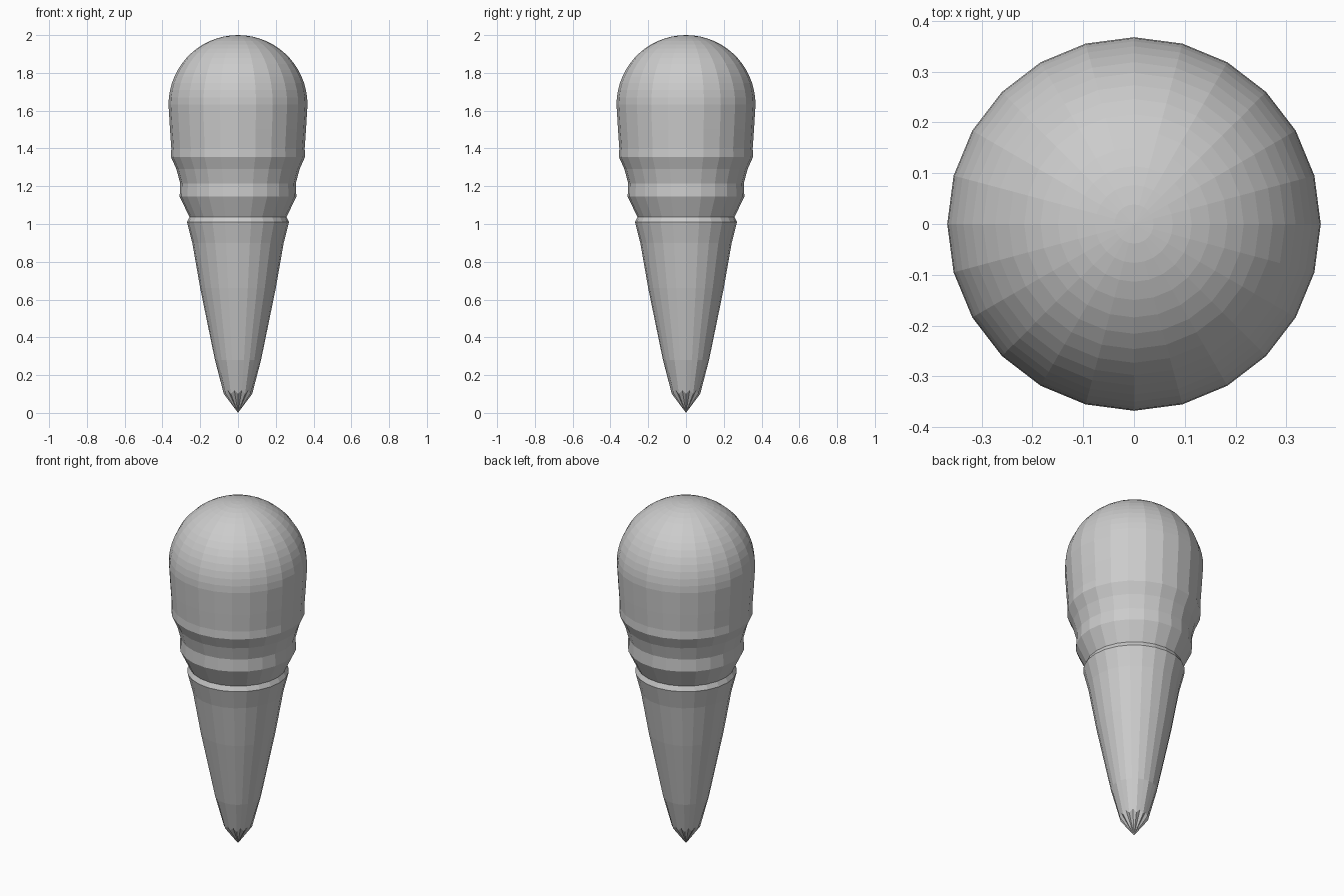
import bpy, bmesh
from math import sin, cos, pi, radians

if "Cube" in bpy.data.objects:
    bpy.data.objects.remove(bpy.data.objects["Cube"])

SIDES = 24
DOME_R, DOME_Z, DOME_STEPS = 0.368, 1.632, 15

# Profile (radius, height): tapered shaft, stepped collars, bulb
profile = [
    (0.075, 0.10), (0.122, 0.28), (0.20, 0.66), (0.242, 0.90),
    (0.270, 1.01), (0.257, 1.037),
    (0.309, 1.145), (0.306, 1.215), (0.326, 1.29),
    (0.355, 1.355), (0.353, 1.40), (0.360, 1.50),
]
# Rounded dome
for i in range(DOME_STEPS):
    a = (pi / 2) * i / DOME_STEPS
    profile.append((DOME_R * cos(a), DOME_Z + DOME_R * sin(a)))


def lathe(name, points, bottom, top):
    """Spin a profile about z and close it with a point at each end."""
    bm = bmesh.new()
    rings = []
    for n, (r, z) in enumerate(points):
        ring = []
        for k in range(SIDES):
            a = 2 * pi * k / SIDES
            # Faceted tip: every other vertex of the lowest ring sits higher
            lift = 0.02 if n == 0 and k % 2 else 0.0
            ring.append(bm.verts.new((r * cos(a), r * sin(a), z + lift)))
        rings.append(ring)
    low = bm.verts.new((0, 0, bottom))
    high = bm.verts.new((0, 0, top))
    for k in range(SIDES):
        j = (k + 1) % SIDES
        bm.faces.new((low, rings[0][j], rings[0][k]))
        bm.faces.new((rings[-1][k], rings[-1][j], high))
        for a, b in zip(rings, rings[1:]):
            bm.faces.new((a[k], a[j], b[j], b[k]))
    bmesh.ops.recalc_face_normals(bm, faces=bm.faces)
    mesh = bpy.data.meshes.new(name)
    bm.to_mesh(mesh)
    bm.free()
    obj = bpy.data.objects.new(name, mesh)
    bpy.context.collection.objects.link(obj)
    return obj


lathe("tapered_domed_body", profile, 0.0, DOME_Z + DOME_R)
